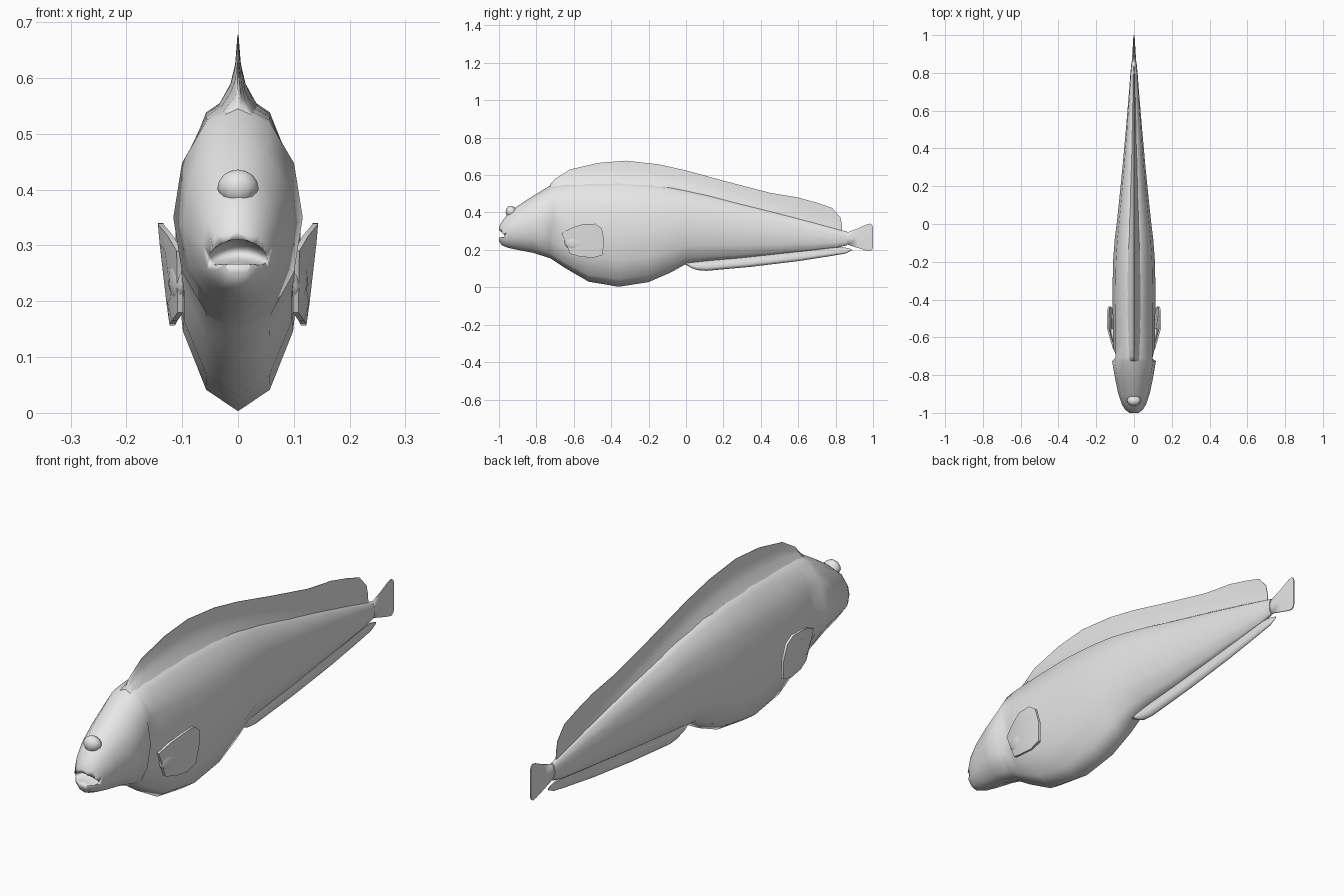
import bpy, bmesh, math
from mathutils import Vector

cube = bpy.data.objects.get("Cube")
if cube:
    bpy.data.objects.remove(cube, do_unlink=True)

grey = bpy.data.materials.new("plain_grey")
grey.use_nodes = True
grey.diffuse_color = (0.8, 0.8, 0.8, 1)
grey.node_tree.nodes["Principled BSDF"].inputs["Base Color"].default_value = (0.8, 0.8, 0.8, 1)


def finish(name, bm, angle=75):
    """Turn a bmesh into a smooth-shaded grey object."""
    bmesh.ops.recalc_face_normals(bm, faces=bm.faces)
    mesh = bpy.data.meshes.new(name)
    bm.to_mesh(mesh)
    bm.free()
    mesh.materials.append(grey)
    obj = bpy.data.objects.new(name, mesh)
    bpy.context.collection.objects.link(obj)
    bpy.ops.object.select_all(action='DESELECT')
    obj.select_set(True)
    bpy.context.view_layer.objects.active = obj
    bpy.ops.object.shade_smooth_by_angle(angle=math.radians(angle))
    return obj


def loft(name, rings, angle=75):
    """Skin a list of closed rings and cap both ends."""
    bm = bmesh.new()
    vs = [[bm.verts.new(p) for p in r] for r in rings]
    n = len(rings[0])
    for a, b in zip(vs, vs[1:]):
        for i in range(n):
            j = (i + 1) % n
            bm.faces.new((a[i], a[j], b[j], b[i]))
    bm.faces.new(vs[0])
    bm.faces.new(vs[-1])
    return finish(name, bm, angle)


def lerp_table(table, y, col):
    for a, b in zip(table, table[1:]):
        if a[0] <= y <= b[0]:
            return a[col] + (b[col] - a[col]) * (y - a[0]) / (b[0] - a[0])
    return table[0 if y < table[0][0] else -1][col]


# Body: (y, underside z, back z, half width)
stations = [
    (-1.0, .245, .325, .028), (-.985, .225, .35, .046), (-.955, .212, .39, .064),
    (-.9, .20, .435, .083), (-.82, .185, .487, .10), (-.725, .155, .545, .116),
    (-.71, .145, .552, .113), (-.65, .105, .562, .112), (-.52, .03, .573, .112),
    (-.36, .003, .577, .114), (-.2, .028, .565, .111), (-.08, .08, .548, .102),
    (0, .125, .53, .092), (.1, .135, .507, .081), (.3, .153, .453, .061),
    (.5, .175, .40, .043), (.68, .195, .35, .028), (.8, .21, .315, .019),
    (.86, .225, .297, .013)]
N = 12
rings = []
for y, lo, hi, w in stations:
    ring = []
    for k in range(N):
        t = 2 * math.pi * k / N
        x = w * math.sin(t)
        z = (lo + hi) / 2 + (hi - lo) / 2 * math.cos(t)
        # step inward behind the gill covers
        if y == -.71 and k in (3, 4, 8, 9):
            x -= math.copysign(.022 if k in (3, 9) else .014, x)
        ring.append((x, y, z))
    rings.append(ring)
body = loft("body", rings)

# Mouth opening carved into the snout
bm = bmesh.new()
bmesh.ops.create_uvsphere(bm, u_segments=20, v_segments=12, radius=1)
for v in bm.verts:
    x, y, z = v.co
    v.co = (x * .06, -1.0 + y * .065, .289 + z * .022 - .018 * x * x)
cutter = finish("mouth_cutter", bm)
cutter.hide_render = True
mod = body.modifiers.new("mouth", 'BOOLEAN')
mod.operation = 'DIFFERENCE'
mod.object = cutter
mod.solver = 'EXACT'
bpy.context.view_layer.objects.active = body
bpy.ops.object.modifier_apply(modifier=mod.name)
bpy.data.objects.remove(cutter, do_unlink=True)

# Nostril bump on the snout
bm = bmesh.new()
bmesh.ops.create_uvsphere(bm, u_segments=12, v_segments=8, radius=1)
for v in bm.verts:
    x, y, z = v.co
    v.co = (x * .037 * (1 + .3 * min(z, 0)), -.934 + y * .03 - z * .003, .402 + z * .034)
finish("nostril_bump", bm)

# Dorsal fin: flared base narrowing to a thin crest; (y, crest z)
crest = [(-.725, .552), (-.7, .58), (-.62, .63), (-.47, .665), (-.32, .677),
         (-.15, .658), (0, .625), (.2, .57), (.45, .505), (.6, .48), (.7, .452),
         (.78, .425), (.825, .375), (.835, .33)]
rings = []
for y, top in crest:
    base = lerp_table(stations, y, 2)
    w = lerp_table(stations, y, 3)
    h = top - base
    half = [(.32 * w, base - .025), (.12 * w, base + .15 * h),
            (.045 * w, base + .5 * h), (.001, top)]
    rings.append([(x, y, z) for x, z in half] + [(-x, y, z) for x, z in reversed(half)])
loft("dorsal_fin", rings)

# Anal fin: (y, root z, lower edge z, half width)
keel = [(-.005, .135, .122, .008), (.03, .142, .103, .013), (.06, .147, .092, .015),
        (.11, .15, .088, .016), (.35, .17, .11, .014), (.6, .195, .14, .011),
        (.78, .215, .168, .008), (.85, .213, .18, .006), (.885, .204, .196, .002)]
rings = []
for y, root, edge, w in keel:
    d = root - edge
    half = [(.5 * w, root), (.6 * w, edge + .55 * d), (w, edge + .28 * d), (.25 * w, edge)]
    rings.append([(x, y, z) for x, z in half] + [(-x, y, z) for x, z in reversed(half)])
loft("anal_fin", rings)

# Tail fin: (y, lower z, upper z, half width)
tail = [(.82, .232, .295, .012), (.865, .228, .295, .011), (.92, .21, .315, .008),
        (.965, .196, .336, .005), (.985, .193, .341, .004), (.995, .2, .333, .003),
        (1.0, .215, .32, .002)]
rings = []
for y, lo, hi, w in tail:
    m = (lo + hi) / 2
    rings.append([(.002, y, lo), (w, y, m), (.002, y, hi),
                  (-.002, y, hi), (-w, y, m), (-.002, y, lo)])
loft("tail_fin", rings)

# Pectoral fins: cupped paddles standing off the flanks; outline as (y, z)
outline = [(-.665, .29), (-.61, .318), (-.55, .338), (-.485, .34), (-.45, .315),
           (-.437, .25), (-.447, .172), (-.5, .157), (-.57, .165), (-.62, .18),
           (-.64, .23)]
for side, label in ((1, "left"), (-1, "right")):
    bm = bmesh.new()

    def paddle(y, z, thick):
        slant = .119 + .115 * (z - .16)
        root = max(0, (-.55 - y) / .115)
        return (side * (slant - .028 * root + thick), y, z)

    cy, cz = -.54, .25
    loops = []
    for s, t in ((.55, -.004), (1, -.006), (1, .004), (.6, .005)):
        loops.append([bm.verts.new(paddle(cy + (y - cy) * s, cz + (z - cz) * s, t))
                      for y, z in outline])
    n = len(outline)
    for a, b in zip(loops, loops[1:]):
        for i in range(n):
            j = (i + 1) % n
            bm.faces.new((a[i], a[j], b[j], b[i]))
    bm.faces.new(loops[0])
    bm.faces.new(loops[-1])
    finish(label + "_pectoral_fin", bm, 50)

    # Fleshy root joining the fin to the flank
    bm = bmesh.new()
    bmesh.ops.create_uvsphere(bm, u_segments=12, v_segments=8, radius=1)
    for v in bm.verts:
        x, y, z = v.co
        v.co = (side * (.108 + .016 * x + .008 * y), -.6 + .05 * y, .245 + .045 * z)
    finish(label + "_fin_root", bm)
